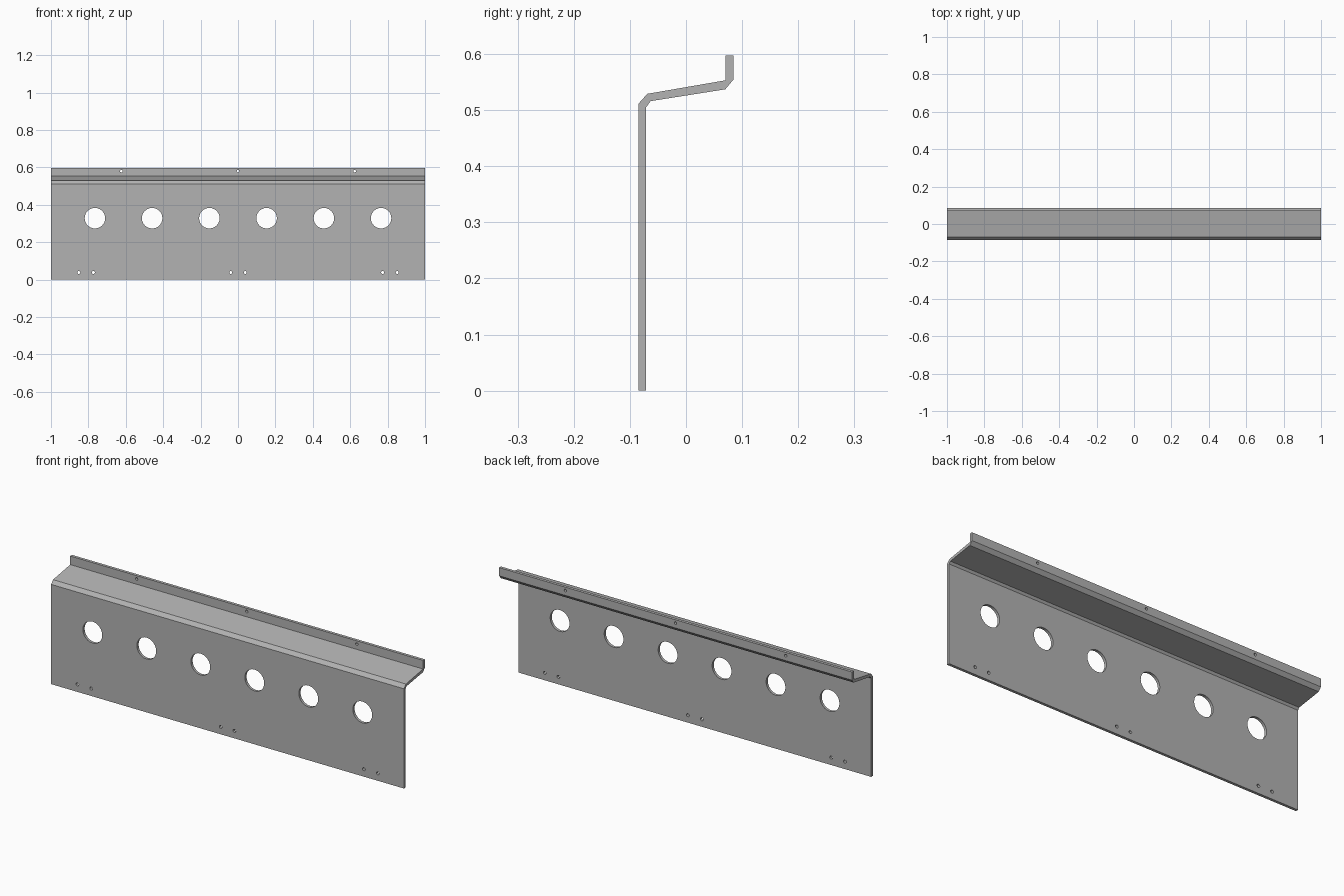
import bpy
import bmesh
from math import pi
from mathutils import Matrix

default = bpy.data.objects.get("Cube")
if default:
    bpy.data.objects.remove(default, do_unlink=True)

steel = bpy.data.materials.new("grey steel")
steel.use_nodes = True
GREY = (0.45, 0.45, 0.45, 1)
steel.diffuse_color = GREY
steel.node_tree.nodes["Principled BSDF"].inputs["Base Color"].default_value = GREY


def make_object(name, bm):
    bmesh.ops.recalc_face_normals(bm, faces=bm.faces)
    mesh = bpy.data.meshes.new(name)
    bm.to_mesh(mesh)
    bm.free()
    mesh.materials.append(steel)
    obj = bpy.data.objects.new(name, mesh)
    bpy.context.collection.objects.link(obj)
    return obj


# Bent sheet: side profile (y, z) extruded along x
profile = [(-0.085, 0), (-0.085, 0.511), (-0.069, 0.529), (0.07, 0.553),
           (0.07, 0.597), (0.085, 0.597), (0.085, 0.555), (0.07, 0.537),
           (-0.063, 0.516), (-0.071, 0.505), (-0.071, 0)]
bm = bmesh.new()
side = bm.faces.new([bm.verts.new((-1, y, z)) for y, z in profile])
swept = bmesh.ops.extrude_face_region(bm, geom=[side])["geom"]
bmesh.ops.translate(bm, vec=(2, 0, 0),
                    verts=[v for v in swept if isinstance(v, bmesh.types.BMVert)])
panel = make_object("bent_panel", bm)


# Hole cutters: cylinders running along y
def add_pin(bm, x, y, z, radius, sides):
    place = Matrix.Translation((x, y, z)) @ Matrix.Rotation(pi / 2, 4, "X")
    bmesh.ops.create_cone(bm, cap_ends=True, segments=sides, radius1=radius,
                          radius2=radius, depth=0.06, matrix=place)


WEB_Y, LIP_Y = -0.078, 0.078
bm = bmesh.new()
for i in range(6):
    add_pin(bm, (i - 2.5) * 0.306, WEB_Y, 0.328, 0.055, 24)
for centre in (-0.812, 0, 0.812):
    for offset in (-0.039, 0.039):
        add_pin(bm, centre + offset, WEB_Y, 0.038, 0.008, 12)
for x in (-0.624, 0, 0.624):
    add_pin(bm, x, LIP_Y, 0.58, 0.007, 12)
cutter = make_object("hole_cutter", bm)
cutter.hide_render = True
cutter.hide_set(True)

holes = panel.modifiers.new("holes", "BOOLEAN")
holes.operation = "DIFFERENCE"
holes.solver = "EXACT"
holes.object = cutter

# Bake the holes, then smooth only the hole walls
bpy.context.view_layer.objects.active = panel
panel.select_set(True)
bpy.ops.object.modifier_apply(modifier="holes")
bpy.data.objects.remove(cutter, do_unlink=True)
bpy.ops.object.shade_smooth_by_angle(angle=pi / 5.5)
